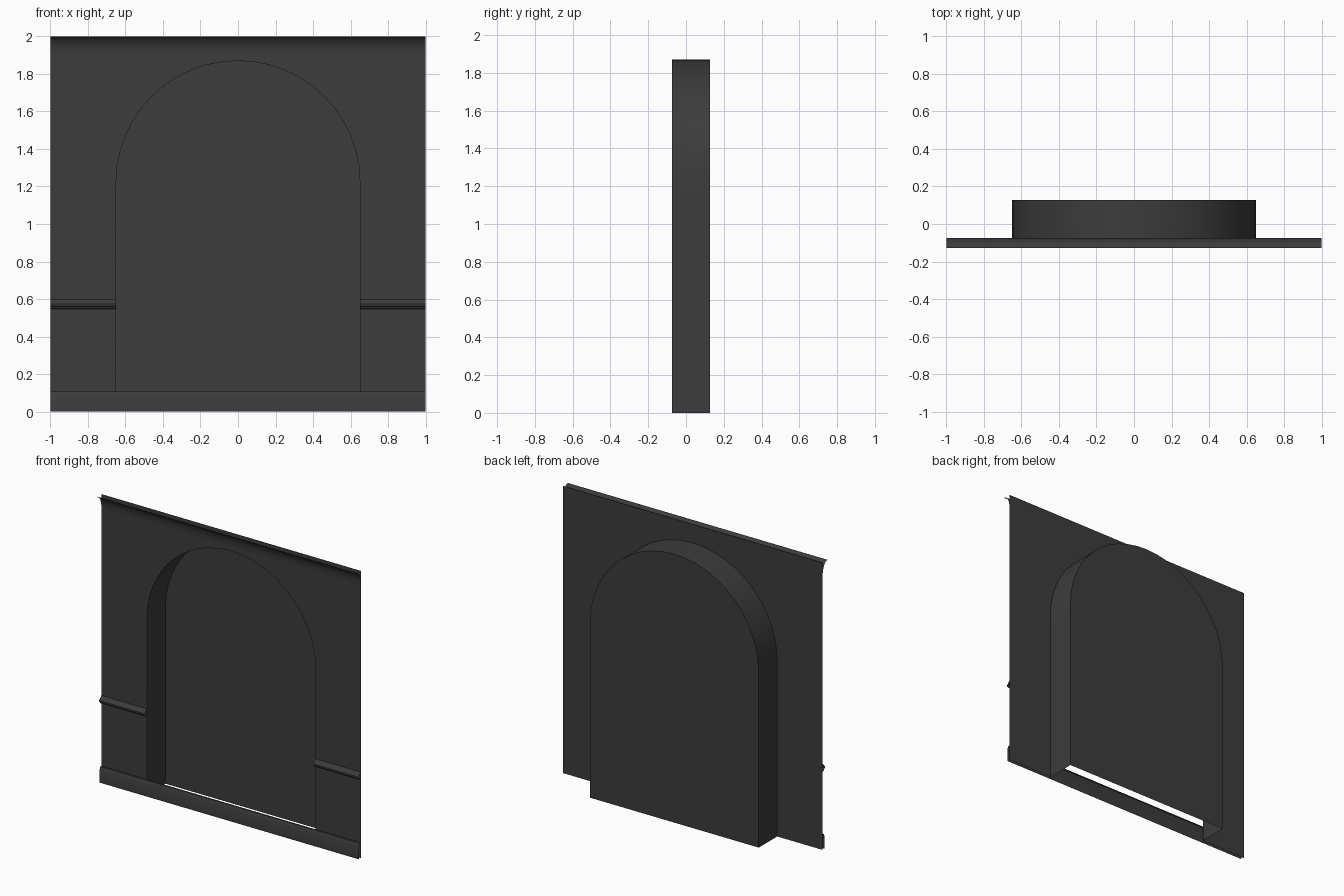
import bpy, math

if "Cube" in bpy.data.objects:
    bpy.data.objects.remove(bpy.data.objects["Cube"])

WALL_Y, BACK_Y, FRONT_Y = -0.075, 0.128, -0.128
RADIUS, SPRING, SEGS = 0.65, 1.22, 24

mat = bpy.data.materials.new("dark_grey")
mat.diffuse_color = (0.045, 0.045, 0.045, 1)
mat.use_nodes = True
mat.node_tree.nodes["Principled BSDF"].inputs["Base Color"].default_value = mat.diffuse_color


def make(name, verts, faces, smooth=True):
    mesh = bpy.data.meshes.new(name)
    mesh.from_pydata(verts, [], faces)
    mesh.materials.append(mat)
    ob = bpy.data.objects.new(name, mesh)
    bpy.context.collection.objects.link(ob)
    if smooth:
        bpy.ops.object.select_all(action='DESELECT')
        ob.select_set(True)
        bpy.context.view_layer.objects.active = ob
        bpy.ops.object.shade_smooth_by_angle(angle=math.radians(30))
    return ob


def trim(name, profile, x0, x1):
    """Sweep an open (y, z) profile along x."""
    n = len(profile)
    verts = [(x, y, z) for x in (x0, x1) for y, z in profile]
    faces = [(i, n + i, n + i + 1, i + 1) for i in range(n - 1)]
    return make(name, verts, faces)


# Arch outline, from bottom left over the top to bottom right
arch = [(-RADIUS, 0)]
for i in range(SEGS + 1):
    a = math.pi * (1 - i / SEGS)
    arch.append((RADIUS * math.cos(a), SPRING + RADIUS * math.sin(a)))
arch.append((RADIUS, 0))
n = len(arch)

# Wall sheet with the arched opening
outline = [(-1, 0)] + arch + [(1, 0), (1, 2), (-1, 2)]
make("wall", [(x, WALL_Y, z) for x, z in outline],
     [tuple(range(len(outline)))], smooth=False)

# Niche side lining, open at the floor
make("niche_lining",
     [(x, y, z) for y in (WALL_Y, BACK_Y) for x, z in arch],
     [(i, n + i, n + i + 1, i + 1) for i in range(n - 1)])

# Niche back panel
make("niche_back", [(x, BACK_Y, z) for x, z in reversed(arch)],
     [tuple(range(n))], smooth=False)

# Crown moulding: concave cove flaring out to the top edge
cove = []
for i in range(9):
    t = math.pi / 2 * i / 8
    cove.append((WALL_Y + (FRONT_Y - WALL_Y) * (1 - math.cos(t)),
                 1.908 + 0.092 * math.sin(t)))
trim("crown_moulding", cove, -1, 1)

# Baseboard running across the whole width
trim("baseboard", [(WALL_Y - 0.022, 0), (WALL_Y - 0.022, 0.085),
                   (WALL_Y - 0.012, 0.107), (WALL_Y, 0.107)], -1, 1)

# Chair rails either side of the niche
rail = [(WALL_Y, 0.547), (WALL_Y - 0.012, 0.549), (WALL_Y - 0.016, 0.557),
        (WALL_Y - 0.025, 0.562), (WALL_Y - 0.025, 0.573), (WALL_Y, 0.598)]
trim("chair_rail_left", rail, -1, -RADIUS)
trim("chair_rail_right", rail, RADIUS, 1)
